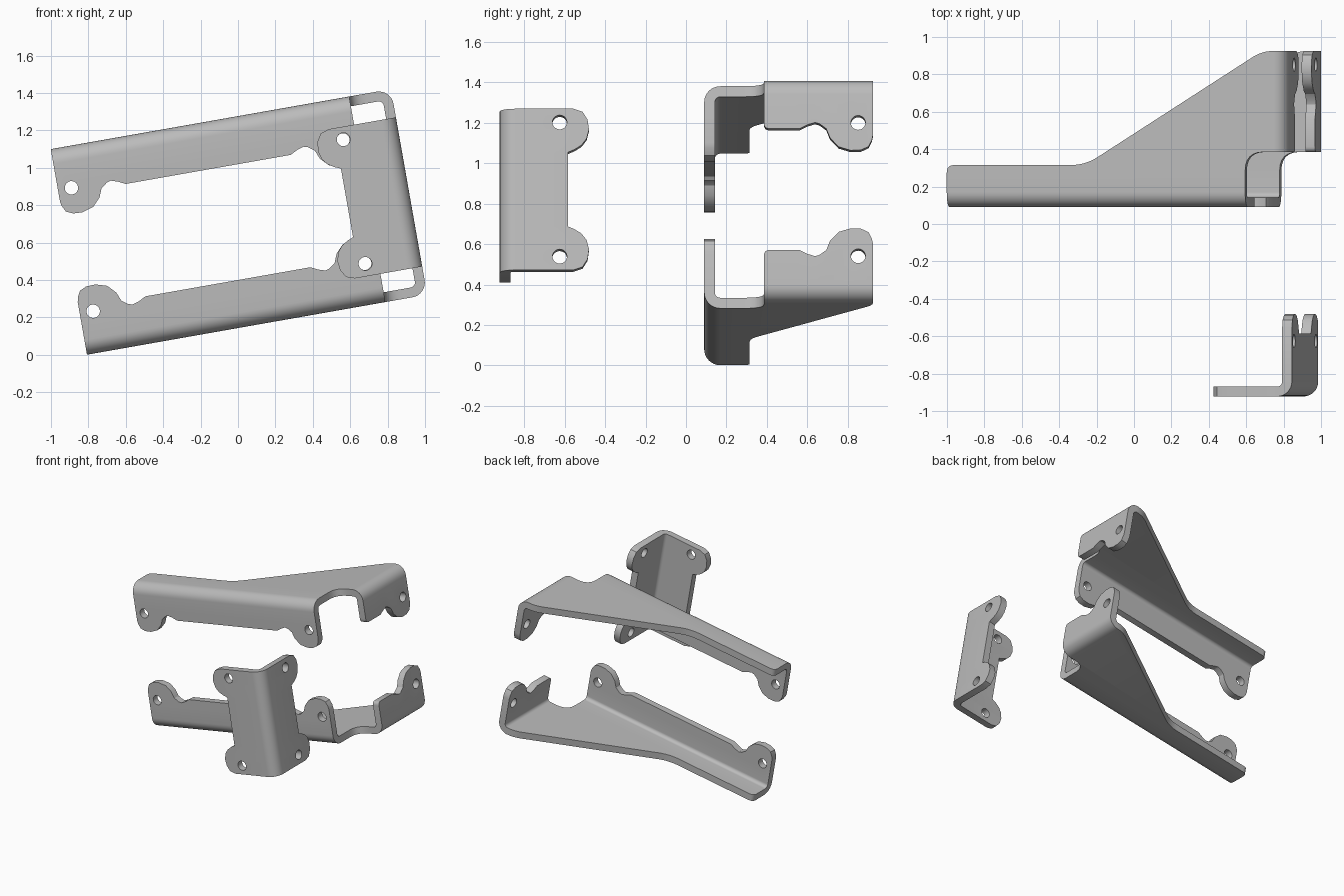
import bpy
import bmesh
from math import sin, cos, pi, radians
from mathutils import Matrix, Vector

THICK = 0.053        # sheet thickness
BEND = 0.08          # outer bend radius
STEPS = 8            # facets per bend
RIGHT = 1.052        # outer face of the right flanges
FOLD_X = RIGHT - BEND
FOLD_Y = 0.09 + BEND
TILT = Matrix.Rotation(radians(-10), 4, 'Y')

default_cube = bpy.data.objects.get("Cube")
if default_cube:
    bpy.data.objects.remove(default_cube, do_unlink=True)

steel = bpy.data.materials.new("grey steel")
steel.use_nodes = True
grey = (0.5, 0.5, 0.5, 1)
steel.diffuse_color = grey
steel.node_tree.nodes["Principled BSDF"].inputs["Base Color"].default_value = grey


def circle(center, radius=0.036, count=20):
    return [(center[0] + radius * cos(2 * pi * i / count),
             center[1] + radius * sin(2 * pi * i / count)) for i in range(count)]


def round_corner(before, corner, after, radius, count=6):
    """Points that ease a sharp outline corner."""
    b, c, a = Vector(before), Vector(corner), Vector(after)
    start = c + (b - c).normalized() * radius
    end = c + (a - c).normalized() * radius
    points = []
    for i in range(count + 1):
        t = i / count
        points.append(tuple(start * (1 - t) ** 2 + c * 2 * t * (1 - t) + end * t * t))
    return points


def roll(distance, depth):
    """Wrap a distance past a fold line: returns reach and drop."""
    if distance < BEND:
        angle = distance / BEND * pi / 2
        return (BEND - depth) * sin(angle), BEND - (BEND - depth) * cos(angle)
    return BEND - depth, distance


def bent_sheet(name, outline, holes, place, front_fold):
    # Flat pattern with holes, given thickness
    curve = bpy.data.curves.new(name + "_pattern", 'CURVE')
    curve.dimensions = '2D'
    curve.fill_mode = 'BOTH'
    curve.extrude = THICK / 2
    for loop in [outline] + [circle(h) for h in holes]:
        spline = curve.splines.new('POLY')
        spline.points.add(len(loop) - 1)
        for point, (x, y) in zip(spline.points, loop):
            point.co = (x, y, 0, 1)
        spline.use_cyclic_u = True
    pattern = bpy.data.objects.new(name + "_pattern", curve)
    mesh = bpy.data.meshes.new_from_object(pattern)
    bpy.data.objects.remove(pattern)
    bpy.data.curves.remove(curve)

    # Cut the pattern along the bend strips
    bm = bmesh.new()
    bm.from_mesh(mesh)
    bmesh.ops.remove_doubles(bm, verts=bm.verts, dist=0.0001)
    for i in range(STEPS + 1):
        shift = BEND * i / STEPS
        cuts = [((FOLD_X + shift, 0, 0), (1, 0, 0))]
        if front_fold:
            cuts.append(((0, FOLD_Y - shift, 0), (0, 1, 0)))
        for co, no in cuts:
            bmesh.ops.bisect_plane(bm, geom=bm.verts[:] + bm.edges[:] + bm.faces[:],
                                   dist=0.00001, plane_co=co, plane_no=no)

    # Fold the flanges and move into place
    for v in bm.verts:
        x, y, depth = v.co.x, v.co.y, THICK / 2 - v.co.z
        drop = depth
        if front_fold and y < FOLD_Y:
            reach, drop = roll(FOLD_Y - y, depth)
            y = FOLD_Y - reach
        elif x > FOLD_X:
            reach, drop = roll(x - FOLD_X, depth)
            x = FOLD_X + reach
        v.co = TILT @ Vector(place(x, y, drop))
    bmesh.ops.recalc_face_normals(bm, faces=bm.faces)
    bm.to_mesh(mesh)
    bm.free()
    mesh.name = name
    mesh.materials.clear()
    mesh.materials.append(steel)
    for polygon in mesh.polygons:
        polygon.material_index = 0

    obj = bpy.data.objects.new(name, mesh)
    bpy.context.collection.objects.link(obj)
    bpy.ops.object.select_all(action='DESELECT')
    obj.select_set(True)
    bpy.context.view_layer.objects.active = obj
    bpy.ops.object.shade_smooth_by_angle(angle=radians(30))
    return obj


# Long brackets: ear profile as (distance from flange end, depth of flange)
EAR = [(0, .285), (.005, .31), (.022, .343), (.059, .36), (.11, .362), (.17, .344),
       (.212, .30), (.231, .253), (.265, .228), (.287, .222), (.325, .234), (.362, .253)]
EAR_HOLE = (.073, .223)
LEFT, END, NOTCH, BACK, SHELF = -.795, .825, .385, .925, .315

def left_ear(t, d):
    return LEFT + t, FOLD_Y - d

def right_ear(t, d):
    return END - t, FOLD_Y - d

def back_ear(t, d):
    return FOLD_X + d, BACK - t

flange_tip = (FOLD_X + EAR[-1][1], NOTCH)
shoulder, waist = (.917, BACK), (-.043, SHELF)
long_outline = [left_ear(*p) for p in EAR]
long_outline += [right_ear(*p) for p in reversed(EAR)]
long_outline += round_corner((END, 0), (END, NOTCH), (RIGHT, NOTCH), .1)
long_outline += round_corner((END, NOTCH), flange_tip, (flange_tip[0], BACK), .03)
long_outline += [back_ear(*p) for p in reversed(EAR)]
long_outline += round_corner((RIGHT, BACK), shoulder, waist, .06)
long_outline += round_corner(shoulder, waist, (LEFT, SHELF), .08)
long_outline += round_corner(waist, (LEFT, SHELF), (LEFT, 0), .04)
long_holes = [ear(*EAR_HOLE) for ear in (left_ear, right_ear, back_ear)]

TOP, BOTTOM = 1.257, .141
MIDDLE = (TOP + BOTTOM) / 2
bent_sheet("upper_bracket", long_outline, long_holes,
           lambda x, y, drop: (x, y, TOP - drop), True)
bent_sheet("lower_bracket", long_outline, long_holes,
           lambda x, y, drop: (x, y, BOTTOM + drop), True)

# Corner bracket: ear profile as (distance from bend, height from the middle)
LUG = [(.365, .405), (.41, .39), (.435, .35), (.442, .30), (.43, .255),
       (.405, .222), (.37, .20), (.337, .186)]
LUG_HOLE = (.297, .337)

def lug(d, h, side, up):
    return (FOLD_X + d if side else RIGHT - d), h * up

corner_outline = [lug(*p, True, 1) for p in LUG]
corner_outline += [lug(*p, True, -1) for p in reversed(LUG)]
corner_outline += [lug(*p, False, -1) for p in LUG]
corner_outline += [lug(*p, False, 1) for p in reversed(LUG)]
corner_holes = [lug(*LUG_HOLE, side, up) for side in (True, False) for up in (1, -1)]
bent_sheet("corner_bracket", corner_outline, corner_holes,
           lambda x, y, drop: (x, drop - BACK + .003, MIDDLE + y), False)
